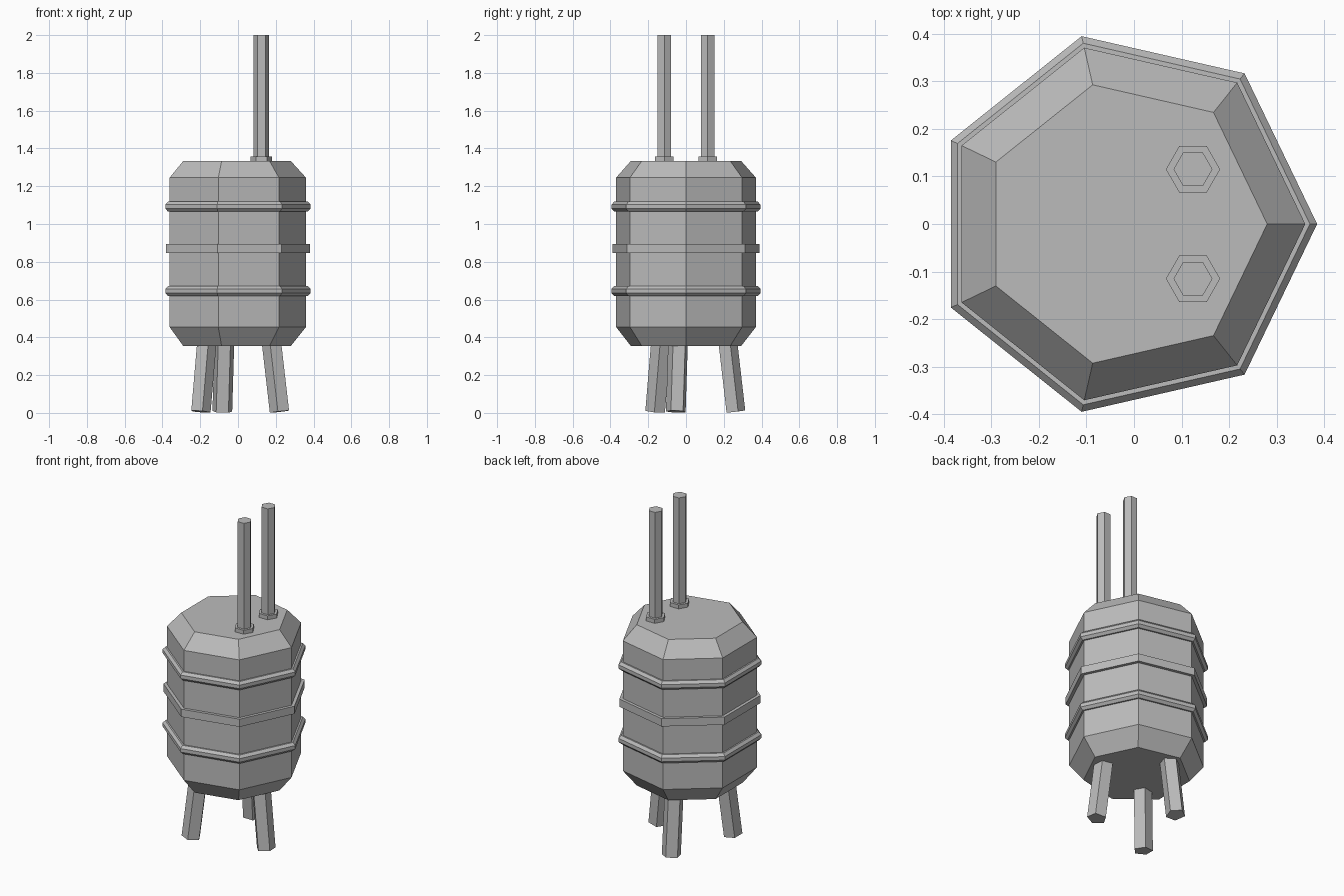
import bpy, math
from math import cos, sin, pi, radians
from mathutils import Vector, Matrix

cube = bpy.data.objects.get("Cube")
if cube:
    bpy.data.objects.remove(cube, do_unlink=True)

grey = bpy.data.materials.new("plain_grey")
grey.use_nodes = True
grey.diffuse_color = (0.5, 0.5, 0.5, 1)
grey.node_tree.nodes["Principled BSDF"].inputs["Base Color"].default_value = (0.5, 0.5, 0.5, 1)

CENTRE = Vector((-0.02, 0, 0))


def lathe(name, profile, sides, matrix, closed=False, turn=0.0):
    """Spin an upward (radius, height) profile; close it as a loop or cap its ends."""
    n = len(profile)
    verts = [matrix @ Vector((r * cos(turn + 2 * pi * s / sides),
                              r * sin(turn + 2 * pi * s / sides), z))
             for s in range(sides) for r, z in profile]
    faces = []
    for s in range(sides):
        t = (s + 1) % sides
        for i in range(n if closed else n - 1):
            j = (i + 1) % n
            faces.append((s * n + i, t * n + i, t * n + j, s * n + j))
    if not closed:
        faces.append([s * n for s in reversed(range(sides))])
        faces.append([s * n + n - 1 for s in range(sides)])
    mesh = bpy.data.meshes.new(name)
    mesh.from_pydata(verts, [], faces)
    mesh.materials.append(grey)
    obj = bpy.data.objects.new(name, mesh)
    bpy.context.collection.objects.link(obj)
    return obj


at_centre = Matrix.Translation(CENTRE)

# Seven-sided tank with sloped shoulders
lathe("tank_body", [(0.30, 0.355), (0.38, 0.455), (0.38, 1.245), (0.30, 1.333)], 7, at_centre)

# Rounded hoops above and below a flat middle band
for name, z in (("lower_hoop", 0.645), ("upper_hoop", 1.092)):
    section = [(0.379 + 0.028 * cos(pi * (k + 0.5) / 4),
                z + 0.028 * sin(pi * (k + 0.5) / 4)) for k in range(8)]
    lathe(name, section, 7, at_centre, closed=True)
lathe("middle_band", [(0.36, 0.847), (0.40, 0.847), (0.40, 0.894), (0.36, 0.894)],
      7, at_centre, closed=True)

# Two hexagonal pipes with collars
for side, y in (("left", 0.115), ("right", -0.115)):
    place = Matrix.Translation((0.124, y, 0))
    lathe(side + "_pipe_collar", [(0.057, 1.32), (0.057, 1.357)], 6, place)
    lathe(side + "_pipe", [(0.041, 1.33), (0.041, 2.0)], 6, place)

# Three splayed five-sided legs
for name, angle in (("left_leg", -15.5), ("back_leg", 104.5), ("right_leg", 224.5)):
    a = radians(angle)
    out = Vector((cos(a), sin(a), 0))
    foot = Vector((-0.02, 0.015, 0.007)) + out * 0.252
    top = Vector((-0.02, 0.015, 0.40)) + out * 0.205
    tilt = Vector((0, 0, 1)).rotation_difference(top - foot).to_matrix().to_4x4()
    lathe(name, [(0.055, 0), (0.055, (top - foot).length)], 5,
          Matrix.Translation(foot) @ tilt, turn=a - radians(14.5))
